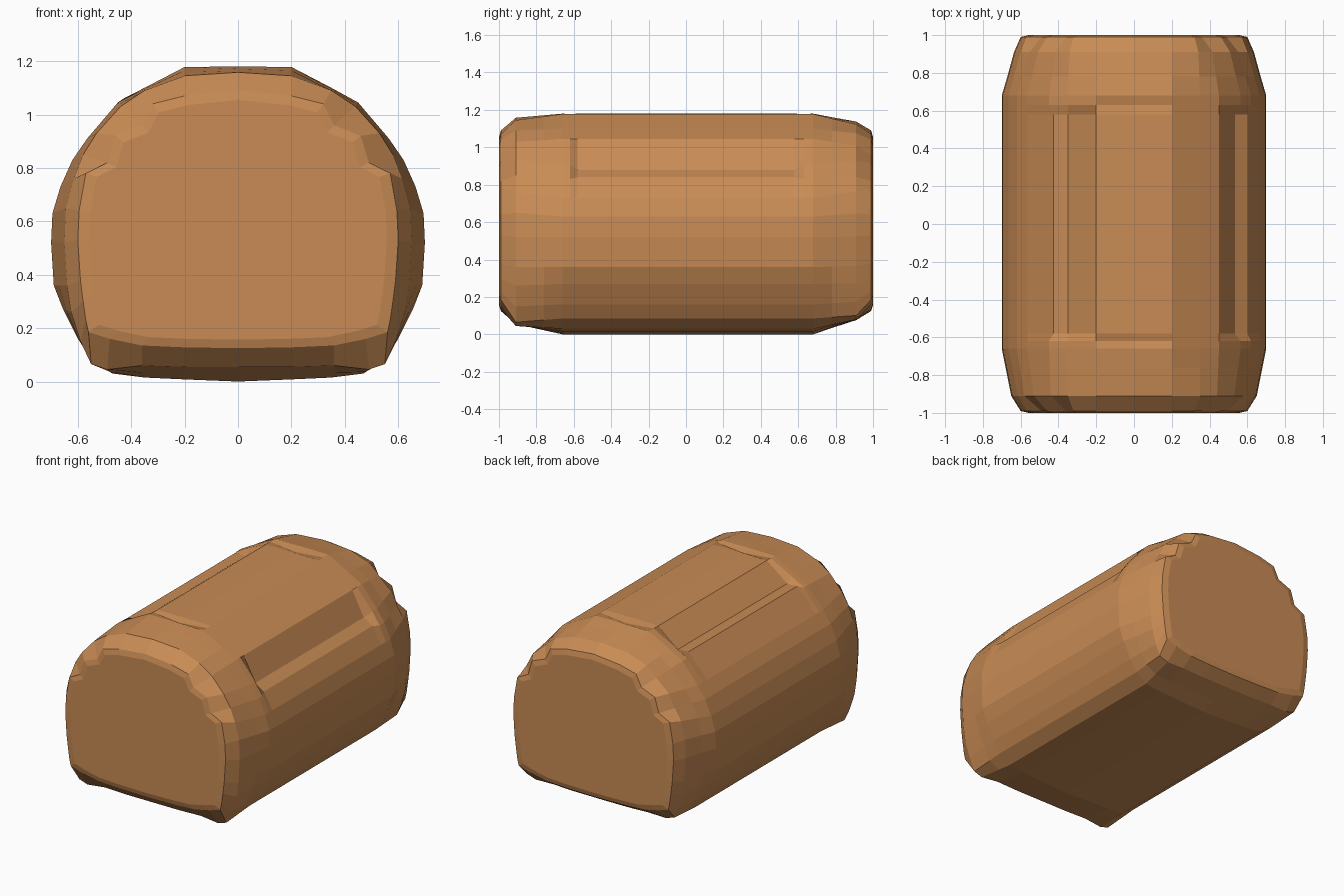
import bpy, bmesh

if "Cube" in bpy.data.objects:
    bpy.data.objects.remove(bpy.data.objects["Cube"])

# Half cross-sections (x, z), bottom centre to top centre
MID = [(0, 0), (.2, .008), (.35, .015), (.47, .03), (.55, .085), (.60, .16), (.655, .27), (.69, .36),
       (.70, .52), (.695, .63), (.665, .73), (.62, .83), (.565, .91), (.45, 1.045), (.35, 1.10), (.2, 1.178), (0, 1.18)]
SHOULDER = [(0, .055), (.2, .055), (.36, .06), (.49, .045), (.55, .065), (.59, .15), (.625, .26), (.64, .36),
            (.65, .52), (.645, .65), (.615, .76), (.58, .85), (.53, .93), (.44, 1.03), (.35, 1.09), (.2, 1.145), (0, 1.158)]
CAP = [(0, .125), (.2, .128), (.36, .135), (.48, .16), (.56, .185), (.57, .23), (.58, .3), (.59, .38),
       (.60, .53), (.595, .64), (.57, .78), (.49, .82), (.46, .92), (.36, .96), (.32, 1.04), (.2, 1.07), (0, 1.09)]


def mix(a, b, t):
    return [(p[0] + (q[0] - p[0]) * t, p[1] + (q[1] - p[1]) * t) for p, q in zip(a, b)]


def changed(pts, edits):
    return [edits.get(i, p) for i, p in enumerate(pts)]


# Long creases differ on the two sides; the crust dips slightly near each end
right_crease = changed(MID, {11: (.60, .84), 12: (.535, .88)})
left_crease = changed(MID, {13: (.425, 1.062), 14: (.35, 1.06)})
dip = {16: (0, 1.16)}
back_shoulder = mix(SHOULDER, CAP, .3)

# Stations along the loaf: (y, right half, left half)
stations = [
    (-.99, CAP, CAP),
    (-.91, SHOULDER, SHOULDER),
    (-.76, mix(SHOULDER, MID, .6), mix(SHOULDER, MID, .6)),
    (-.66, MID, MID),
    (-.62, changed(MID, dip), changed(MID, dip)),
    (-.58, right_crease, left_crease),
    (.58, right_crease, left_crease),
    (.63, changed(MID, dip), changed(MID, dip)),
    (.68, MID, MID),
    (.78, mix(back_shoulder, MID, .55), mix(back_shoulder, MID, .55)),
    (.91, back_shoulder, back_shoulder),
    (.99, CAP, CAP),
]

# Loft the loaf body
bm = bmesh.new()
rings = []
for y, right, left in stations:
    loop = right + [(-x, z) for x, z in left[-2:0:-1]]
    rings.append([bm.verts.new((x, y, z)) for x, z in loop])
n = len(rings[0])
for a, b in zip(rings, rings[1:]):
    for i in range(n):
        j = (i + 1) % n
        bm.faces.new((a[i], a[j], b[j], b[i]))

# Cut ends, bulging very slightly
for ring, y in ((rings[0], -1), (rings[-1], 1)):
    inner = [bm.verts.new((v.co.x * .93, y, .58 + (v.co.z - .58) * .93)) for v in ring]
    for i in range(n):
        j = (i + 1) % n
        bm.faces.new((ring[i], ring[j], inner[j], inner[i]))
    bm.faces.new(inner)
bmesh.ops.recalc_face_normals(bm, faces=bm.faces)

mesh = bpy.data.meshes.new("bread_loaf")
bm.to_mesh(mesh)
bm.free()
crust = bpy.data.materials.new("golden brown crust")
crust.diffuse_color = (.58, .26, .09, 1)
crust.use_nodes = True
crust.node_tree.nodes["Principled BSDF"].inputs["Base Color"].default_value = crust.diffuse_color
mesh.materials.append(crust)
bpy.context.collection.objects.link(bpy.data.objects.new("bread_loaf", mesh))
